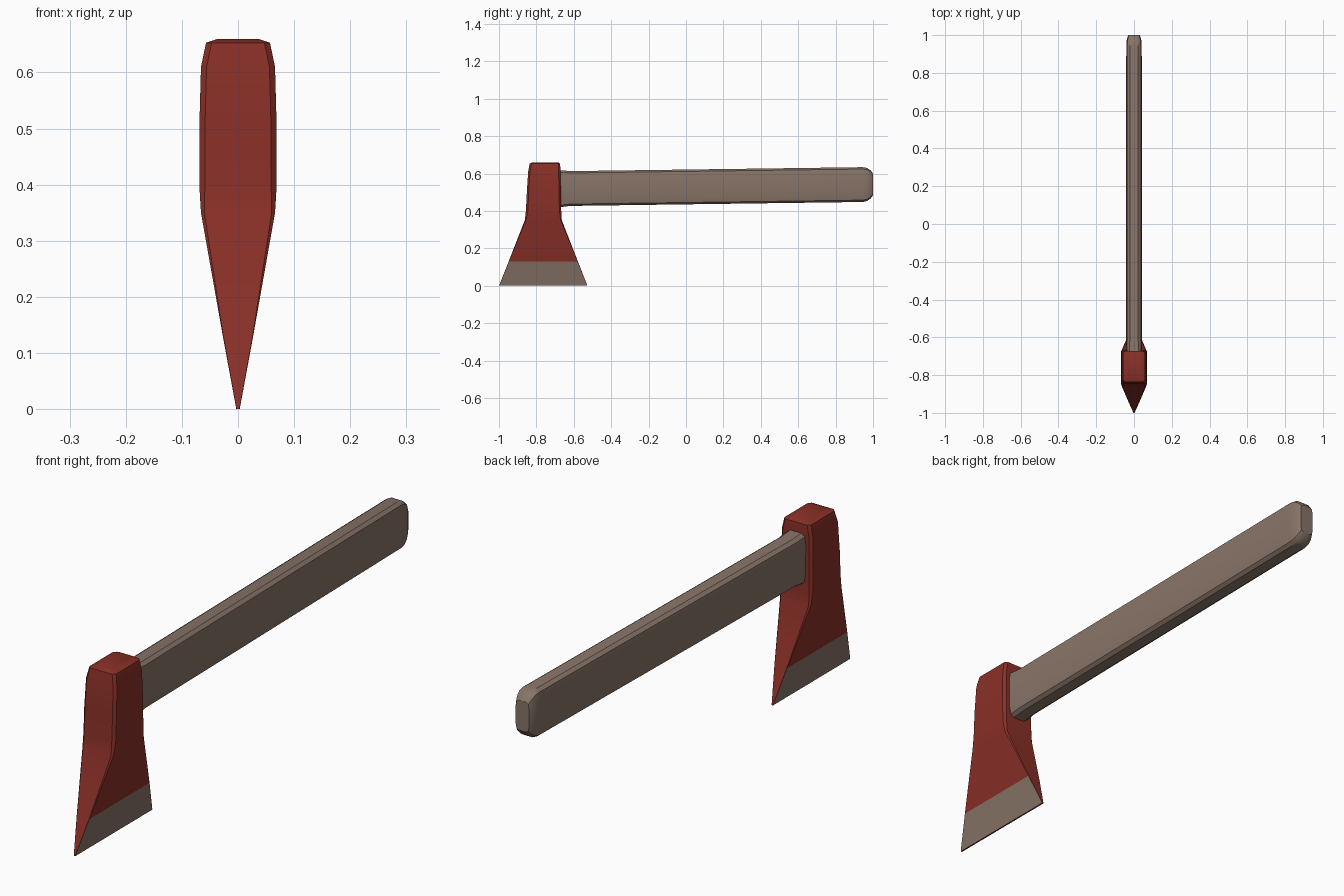
import bpy, bmesh

if "Cube" in bpy.data.objects:
    bpy.data.objects.remove(bpy.data.objects["Cube"])


def material(name, rgb):
    m = bpy.data.materials.new(name)
    m.diffuse_color = (*rgb, 1)
    m.use_nodes = True
    m.node_tree.nodes["Principled BSDF"].inputs["Base Color"].default_value = m.diffuse_color
    return m


red = material("red paint", (0.25, 0.029, 0.020))
wood = material("grey brown", (0.245, 0.175, 0.138))


def loft(name, rings, mats):
    """Skin a list of equal-length closed rings and cap both ends."""
    bm = bmesh.new()
    vs = [[bm.verts.new(p) for p in r] for r in rings]
    n = len(vs[0])
    for a, b in zip(vs, vs[1:]):
        for i in range(n):
            j = (i + 1) % n
            bm.faces.new((a[i], a[j], b[j], b[i]))
    bm.faces.new(vs[0])
    bm.faces.new(vs[-1])
    bmesh.ops.recalc_face_normals(bm, faces=bm.faces)
    me = bpy.data.meshes.new(name)
    bm.to_mesh(me)
    bm.free()
    for m in mats:
        me.materials.append(m)
    ob = bpy.data.objects.new(name, me)
    bpy.context.collection.objects.link(ob)
    bpy.context.view_layer.objects.active = ob
    bpy.ops.object.select_all(action='DESELECT')
    ob.select_set(True)
    bpy.ops.object.shade_smooth_by_angle(angle=0.6)
    return ob


# Axe head: chamfered rectangles stacked in z (z, half width, y front, y back, chamfer)
head_sections = [
    (0.000, 0.003, -1.000, -0.527, 0.0005),
    (0.130, 0.027, -0.948, -0.578, 0.001),
    (0.350, 0.066, -0.862, -0.664, 0.006),
    (0.400, 0.069, -0.856, -0.667, 0.010),
    (0.500, 0.069, -0.851, -0.669, 0.010),
    (0.610, 0.066, -0.844, -0.671, 0.010),
    (0.653, 0.057, -0.836, -0.673, 0.010),
    (0.660, 0.036, -0.820, -0.683, 0.008),
]
rings = []
for z, w, f, b, c in head_sections:
    rings.append([(w - c, f, z), (w, f + c, z), (w, b - c, z), (w - c, b, z),
                  (c - w, b, z), (-w, b - c, z), (-w, f + c, z), (c - w, f, z)])
head = loft("axe_head", rings, [red, wood])

# Bare cutting edge: side faces of the lowest band
for p in head.data.polygons:
    if p.center.z < 0.13 and abs(p.normal.x) > 0.8:
        p.material_index = 1

# Handle: rounded flat section swept along y (y, width scale, height scale)
section = [(0.022, 0.093), (0.036, 0.083), (0.041, 0.055)]
loop = section + [(x, -z) for x, z in reversed(section)]
loop += [(-x, -z) for x, z in section] + [(-x, z) for x, z in reversed(section)]
stations = [(-0.72, 1.06, 1.05), (-0.66, 1.06, 1.05), (-0.62, 1.02, 1.0),
            (0.945, 1.0, 1.0), (0.968, 0.97, 0.95), (0.988, 0.86, 0.80),
            (1.000, 0.70, 0.62)]
rings = []
for y, sx, sz in stations:
    mid = 0.519 + 0.0135 * (y + 0.67)
    rings.append([(x * sx, y, mid + z * sz) for x, z in loop])
loft("handle", rings, [wood])
